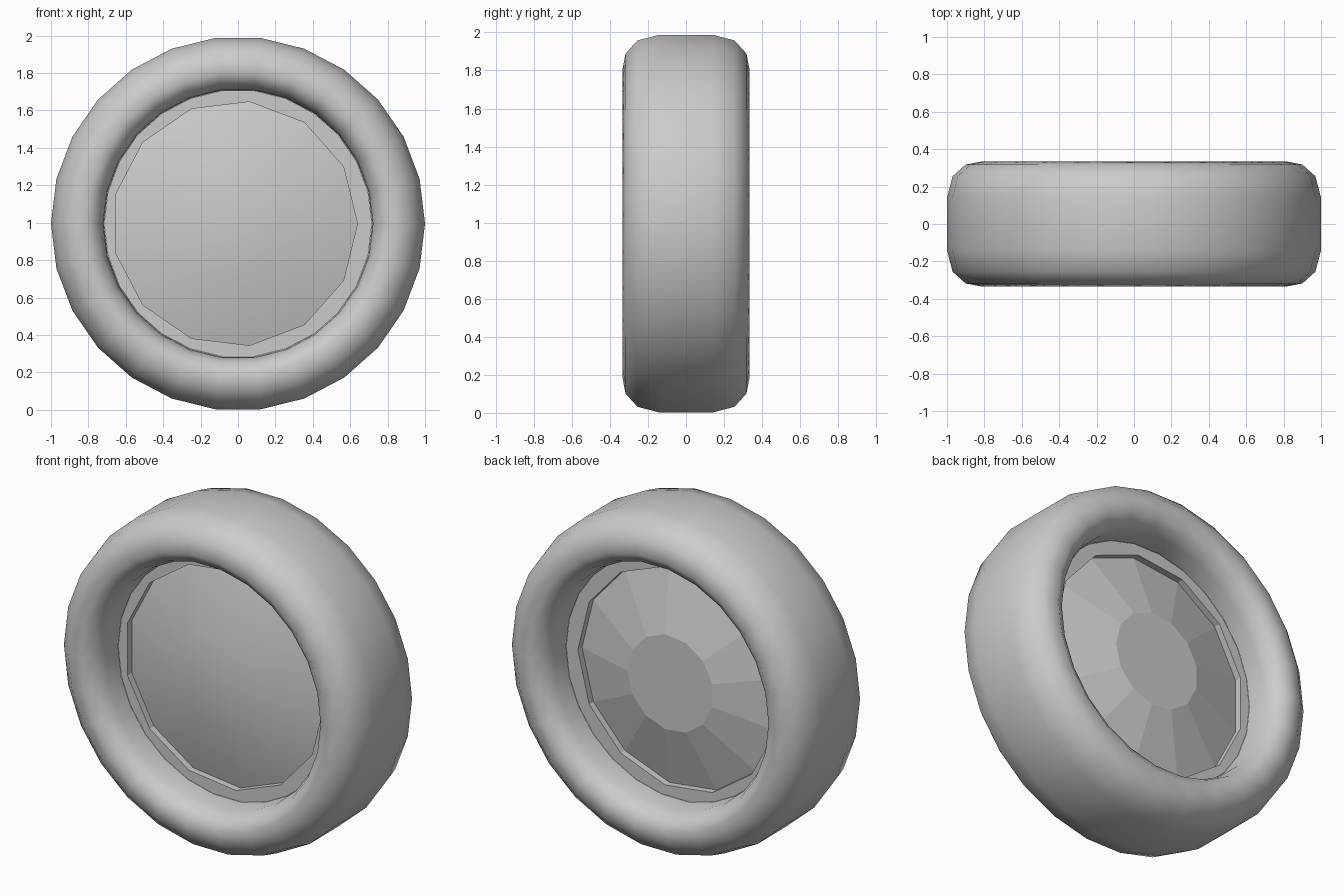
import bpy, bmesh
from math import cos, sin, pi

if "Cube" in bpy.data.objects:
    bpy.data.objects.remove(bpy.data.objects["Cube"])

CZ = 0.995          # wheel centre height
SEG, HUB = 26, 13   # sides of tyre and of the hub disc
HUB_X = -0.017      # hub disc sits slightly off centre
RIM_Y = 0.107       # depth of the flat rim ring


def ring(bm, n, r, y, cx=0.0):
    return [bm.verts.new((cx + r * cos(2 * pi * i / n), y, CZ + r * sin(2 * pi * i / n)))
            for i in range(n)]


def bridge(bm, a, b, smooth=False):
    n = len(a)
    for i in range(n):
        j = (i + 1) % n
        bm.faces.new((a[i], a[j], b[j], b[i])).smooth = smooth


def finish(bm, name):
    bmesh.ops.recalc_face_normals(bm, faces=bm.faces[:])
    me = bpy.data.meshes.new(name)
    bm.to_mesh(me)
    bm.free()
    ob = bpy.data.objects.new(name, me)
    bpy.context.collection.objects.link(ob)
    return ob


# Tyre: rounded half profile (radius, y), mirrored across the middle
half = [(0.717, RIM_Y), (0.722, 0.22), (0.748, 0.29), (0.81, 0.335),
        (0.90, 0.318), (0.97, 0.255), (1.0, 0.14)]
profile = [(r, -y) for r, y in half] + [(r, y) for r, y in reversed(half)]
bm = bmesh.new()
loops = [ring(bm, SEG, r, y) for r, y in profile]
for a, b in zip(loops, loops[1:]):
    bridge(bm, a, b, True)
finish(bm, "tyre")

# Rim: flat ring each side, stepped recess and a domed disc (smooth front, faceted back)
bm = bmesh.new()
edges = []
for side, smooth in ((-1, True), (1, False)):
    outer = ring(bm, SEG, 0.716, side * RIM_Y)
    lip = ring(bm, HUB, 0.656, side * RIM_Y, HUB_X)
    step = ring(bm, HUB, 0.656, side * (RIM_Y - 0.04), HUB_X)
    centre = ring(bm, HUB, 0.285, side * 0.17, HUB_X)
    for k in range(HUB):
        n = (k + 1) % HUB
        bm.faces.new((outer[2 * k], outer[2 * k + 1], outer[2 * n], lip[n], lip[k]))
    bridge(bm, lip, step)
    bridge(bm, step, centre, smooth)
    bm.faces.new(centre).smooth = smooth
    edges.append(outer)
bridge(bm, edges[0], edges[1])
finish(bm, "rim")
